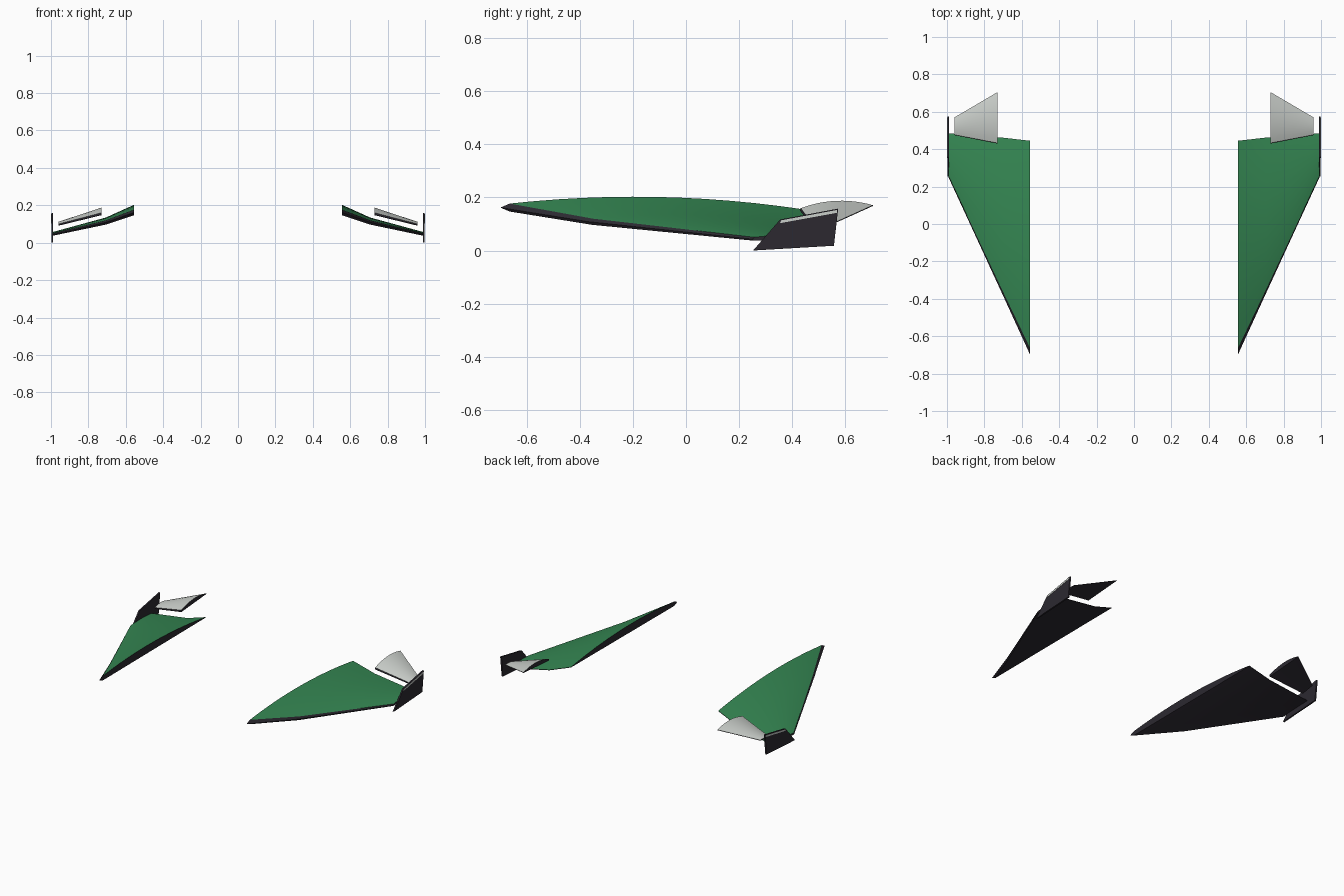
import bpy, bmesh, math

if "Cube" in bpy.data.objects:
    bpy.data.objects.remove(bpy.data.objects["Cube"])


def material(name, rgb):
    m = bpy.data.materials.new(name)
    m.diffuse_color = (*rgb, 1)
    m.use_nodes = True
    m.node_tree.nodes["Principled BSDF"].inputs["Base Color"].default_value = m.diffuse_color
    return m


GREEN = material("wing green", (0.035, 0.24, 0.085))
DARK = material("carbon black", (0.025, 0.022, 0.030))
GREY = material("flap grey", (0.60, 0.63, 0.60))
STEPS = 12


def lerp(a, b, t):
    return a + (b - a) * t


def section(x, nose, upper, lower, tail, camber):
    """Closed airfoil at x: cambered top, pointed nose, straight underside."""
    top = []
    for i in range(STEPS + 1):
        t = 1 - i / STEPS
        z = lerp(upper[1], tail[1], t) + camber * 4 * t * (1 - t)
        top.append((x, lerp(upper[0], tail[0], t), z))
    end = (x, tail[0], tail[1] - 0.003)
    low = [(x, lerp(lower[0], end[1], i / 4), lerp(lower[1], end[2], i / 4)) for i in range(5)]
    return top + [(x, *nose)] + low


def finish(name, bm, mats):
    """Turn the right-hand part into an object and mirror it to the left."""
    bmesh.ops.recalc_face_normals(bm, faces=bm.faces)
    mesh = bpy.data.meshes.new(name)
    bm.to_mesh(mesh)
    bm.free()
    for m in mats:
        mesh.materials.append(m)
    for p in mesh.polygons:
        p.use_smooth = True
    mesh.set_sharp_from_angle(angle=math.radians(25))
    ob = bpy.data.objects.new(name, mesh)
    bpy.context.collection.objects.link(ob)
    ob.modifiers.new("Mirror", "MIRROR").use_mirror_merge = False


def airfoil(name, sections, skin):
    """Loft sections; the cambered top takes the skin colour, the rest is dark."""
    bm = bmesh.new()
    rings = [[bm.verts.new(p) for p in s] for s in sections]
    n = len(rings[0])
    for a, b in zip(rings, rings[1:]):
        for i in range(n):
            j = (i + 1) % n
            f = bm.faces.new((a[i], a[j], b[j], b[i]))
            f.material_index = 0 if i < STEPS else 1
    for ring in (rings[0], rings[-1]):
        bm.faces.new(ring).material_index = 1
    finish(name, bm, [skin, DARK])


def plate(name, outline, x0, x1, mat):
    """Flat sheet from a (y, z) outline between two x positions."""
    bm = bmesh.new()
    a = [bm.verts.new((x0, y, z)) for y, z in outline]
    b = [bm.verts.new((x1, y, z)) for y, z in outline]
    bm.faces.new(a)
    bm.faces.new(b)
    for i in range(len(a)):
        j = (i + 1) % len(a)
        bm.faces.new((a[i], a[j], b[j], b[i]))
    finish(name, bm, [mat])


# Main swept wing, root to tip
airfoil("main_wing", [
    section(0.555, (-0.70, 0.162), (-0.665, 0.177), (-0.665, 0.147), (0.445, 0.155), 0.036),
    section(0.706, (-0.37, 0.109), (-0.350, 0.120), (-0.355, 0.097), (0.462, 0.102), 0.023),
    section(0.992, (0.25, 0.043), (0.258, 0.050), (0.256, 0.037), (0.485, 0.050), 0.007),
], GREEN)

# Small raised flap behind the wing
airfoil("rear_flap", [
    section(0.73, (0.43, 0.150), (0.433, 0.160), (0.433, 0.147), (0.705, 0.171), 0.022),
    section(0.96, (0.475, 0.094), (0.477, 0.100), (0.477, 0.091), (0.570, 0.110), 0.006),
], GREY)

# Vertical plate at the wing tip, with a pale stripe below its top edge
plate("end_plate", [(0.253, 0.0), (0.355, 0.117), (0.574, 0.158), (0.558, 0.018)],
      0.988, 0.998, DARK)
plate("end_plate_stripe", [(0.354, 0.103), (0.360, 0.114), (0.570, 0.153), (0.569, 0.142)],
      0.997, 1.0, GREY)
